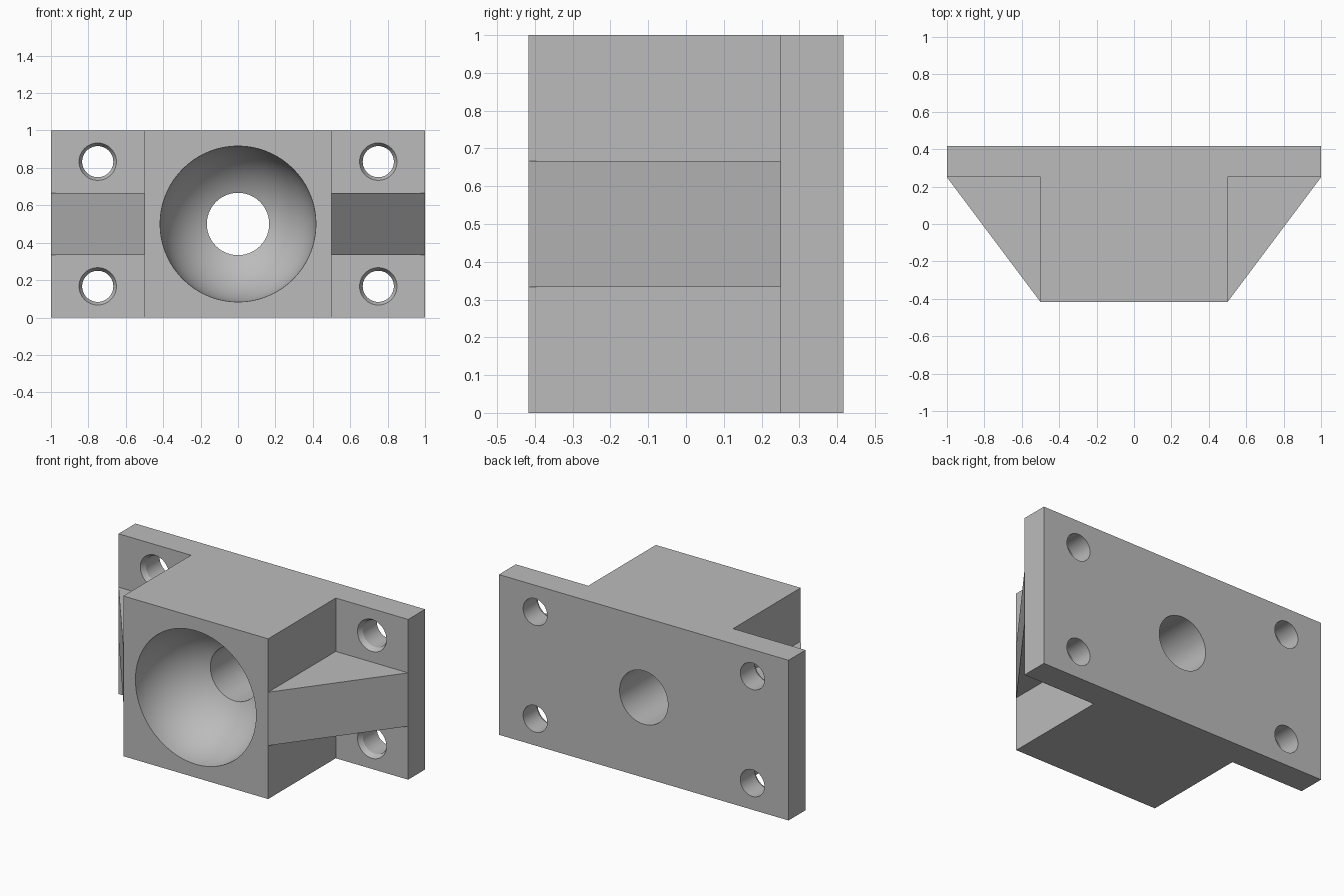
import bpy
import math
from mathutils import Matrix, Vector

if "Cube" in bpy.data.objects:
    bpy.data.objects.remove(bpy.data.objects["Cube"], do_unlink=True)

FRONT, FLANGE, BACK = -0.4167, 0.25, 0.4167   # depth planes along y
MID = 0.5                                     # height of the bore axis

grey = bpy.data.materials.new("plain grey")
grey.use_nodes = True
colour = (0.5, 0.5, 0.5, 1)
grey.diffuse_color = colour
grey.node_tree.nodes["Principled BSDF"].inputs["Base Color"].default_value = colour


def mesh_object(name, verts, faces):
    mesh = bpy.data.meshes.new(name)
    mesh.from_pydata(verts, [], faces)
    mesh.materials.append(grey)
    obj = bpy.data.objects.new(name, mesh)
    bpy.context.collection.objects.link(obj)
    return obj


def prism(name, outline, z0, z1):
    """Extrude a counter-clockwise xy outline upwards."""
    n = len(outline)
    verts = [(x, y, z) for z in (z0, z1) for x, y in outline]
    sides = [(i, (i + 1) % n, n + (i + 1) % n, n + i) for i in range(n)]
    return mesh_object(name, verts, [tuple(reversed(range(n))), tuple(range(n, 2 * n))] + sides)


def lathe(name, profile, x, z, steps):
    """Turn a (radius, y) profile, front to back, around an axis along y."""
    verts, faces = [], []
    for r, y in profile:
        for i in range(steps):
            a = 2 * math.pi * i / steps
            verts.append((x + r * math.cos(a), y, z + r * math.sin(a)))
    for k in range(len(profile) - 1):
        for i in range(steps):
            j = (i + 1) % steps
            a, b = k * steps, (k + 1) * steps
            faces.append((a + i, b + i, b + j, a + j))
    last = (len(profile) - 1) * steps
    faces += [tuple(range(steps)), tuple(reversed(range(last, last + steps)))]
    return mesh_object(name, verts, faces)


def boolean(target, tool, operation):
    mod = target.modifiers.new(operation.title(), "BOOLEAN")
    mod.operation, mod.object, mod.solver = operation, tool, "EXACT"
    bpy.context.view_layer.objects.active = target
    bpy.ops.object.modifier_apply(modifier=mod.name)
    bpy.data.objects.remove(tool, do_unlink=True)


# Body: T-shaped outline of the block and its mounting flange
half = [(0.5, FRONT), (0.5, FLANGE), (1, FLANGE), (1, BACK)]
body = prism("socket_block", half + [(-x, y) for x, y in reversed(half)], 0, 1)

# Ball socket running into the through bore
R, BORE = 0.4167, 0.1667
end = math.acos(BORE / R)
socket = [(R, FRONT - 0.1)]
socket += [(R * math.cos(end * i / 20), FRONT + R * math.sin(end * i / 20)) for i in range(21)]
socket.append((BORE, BACK + 0.1))
boolean(body, lathe("socket_cutter", socket, 0, MID, 72), "DIFFERENCE")

# Four screw holes with a countersunk front edge
screw = [(0.1, FLANGE - 0.05), (0.1, FLANGE), (0.0833, FLANGE + 0.03), (0.0833, BACK + 0.1)]
for x in (-0.75, 0.75):
    for z in (MID - 1 / 3, MID + 1 / 3):
        boolean(body, lathe("screw_cutter", screw, x, z, 48), "DIFFERENCE")

# Smooth bores, sharp edges
bpy.ops.object.select_all(action="DESELECT")
body.select_set(True)
bpy.context.view_layer.objects.active = body
bpy.ops.object.shade_smooth_by_angle(angle=math.radians(20))

# Side ribs: triangular gussets between block and flange
for side, name in ((1, "left_rib"), (-1, "right_rib")):
    corners = [(0.5 * side, FRONT), (side, FLANGE), (0.5 * side, FLANGE)]
    prism(name, corners[::side], 1 / 3, 2 / 3)
